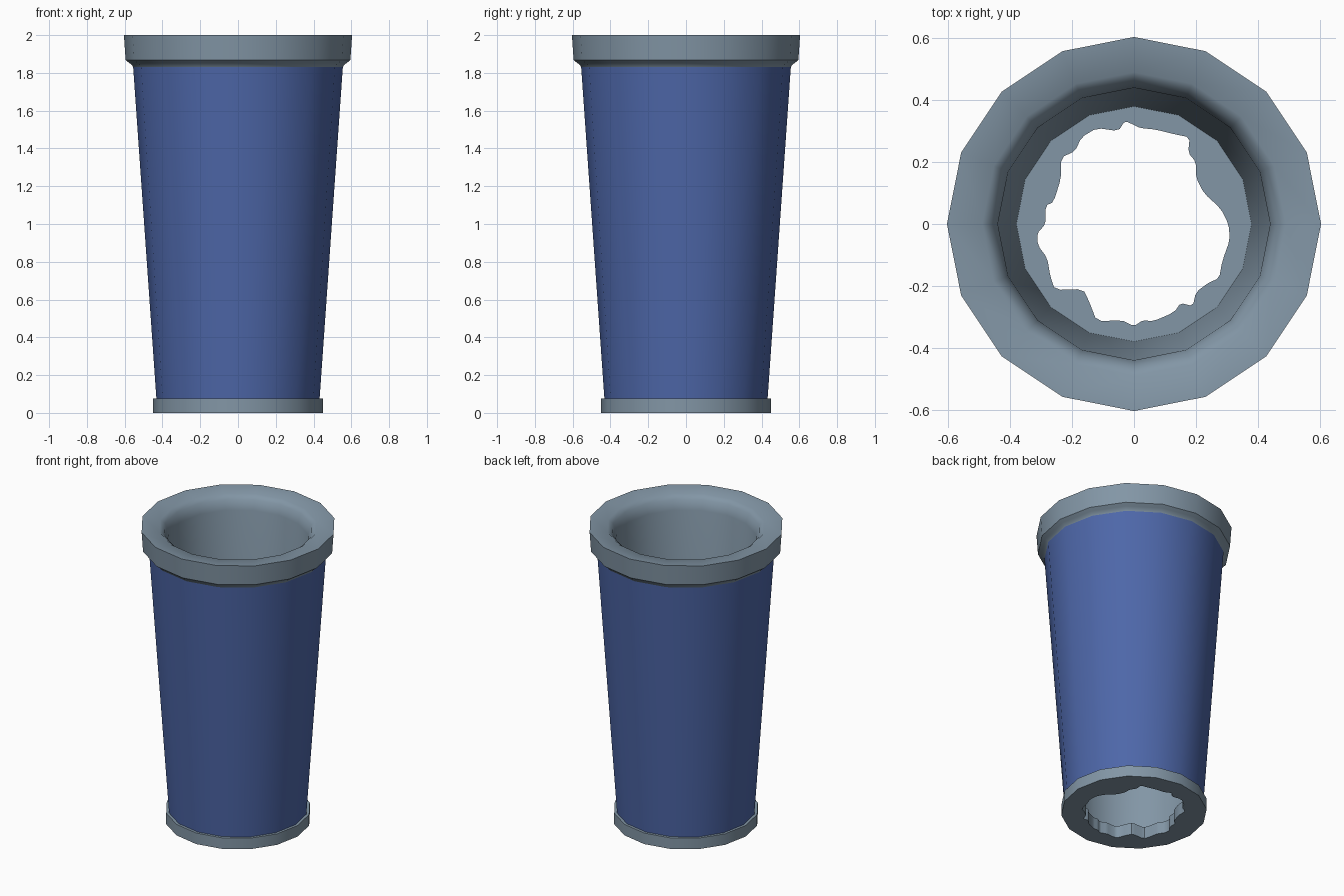
import bpy, bmesh, math

if "Cube" in bpy.data.objects:
    bpy.data.objects.remove(bpy.data.objects["Cube"])

SIDES = 16
FLOOR_Z = 0.08


def material(name, rgb):
    m = bpy.data.materials.new(name)
    m.diffuse_color = (*rgb, 1.0)
    m.use_nodes = True
    m.node_tree.nodes["Principled BSDF"].inputs["Base Color"].default_value = m.diffuse_color
    return m


grey = material("slate grey", (0.225, 0.305, 0.38))
blue = material("denim blue", (0.075, 0.135, 0.395))


def ring(bm, r, z):
    step = 2 * math.pi / SIDES
    return [bm.verts.new((r * math.cos(i * step), r * math.sin(i * step), z))
            for i in range(SIDES)]


def skin(bm, a, b):
    n = len(a)
    for i in range(n):
        j = (i + 1) % n
        bm.faces.new((a[i], a[j], b[j], b[i]))


def lathe(bm, profile):
    rings = [ring(bm, r, z) for r, z in profile]
    for a, b in zip(rings, rings[1:]):
        skin(bm, a, b)


def fill_between(bm, outer, inner, up):
    """Flat face with a hole, turned to face up or down."""
    edges = []
    for loop in (outer, inner):
        for i, v in enumerate(loop):
            w = loop[(i + 1) % len(loop)]
            edges.append(bm.edges.get((v, w)) or bm.edges.new((v, w)))
    res = bmesh.ops.triangle_fill(bm, edges=edges, use_beauty=True)
    for f in res["geom"]:
        if isinstance(f, bmesh.types.BMFace):
            f.normal_update()
            if (f.normal.z > 0) != up:
                f.normal_flip()


def finish(bm, name, mat):
    me = bpy.data.meshes.new(name)
    bm.to_mesh(me)
    bm.free()
    me.materials.append(mat)
    ob = bpy.data.objects.new(name, me)
    bpy.context.collection.objects.link(ob)
    bpy.ops.object.select_all(action="DESELECT")
    ob.select_set(True)
    bpy.context.view_layer.objects.active = ob
    bpy.ops.object.shade_smooth_by_angle(angle=math.radians(42))


# Thick rim, rolling over into the inner wall
bm = bmesh.new()
lathe(bm, [(0.555, 1.83), (0.562, 1.842), (0.575, 1.852), (0.595, 1.868),
           (0.604, 2.0), (0.49, 1.99), (0.46, 1.965), (0.44, 1.90),
           (0.38, FLOOR_Z)])
finish(bm, "rim_and_inner_wall", grey)

# Tapered coloured sleeve
bm = bmesh.new()
lathe(bm, [(0.432, 0.075), (0.555, 1.83)])
finish(bm, "sleeve", blue)

# Base collar and floor with a ragged hole (outline counter-clockwise)
HOLE = [(0, .32), (-.03, .333), (-.05, .30), (-.12, .31), (-.17, .28),
        (-.19, .235), (-.235, .215), (-.235, .15), (-.26, .07), (-.285, .06),
        (-.285, 0), (-.313, -.03), (-.31, -.07), (-.28, -.11), (-.27, -.17),
        (-.255, -.213), (-.165, -.21), (-.145, -.25), (-.12, -.315),
        (-.04, -.31), (0, -.33), (.03, -.31), (.06, -.315), (.13, -.285),
        (.15, -.255), (.19, -.265), (.2, -.22), (.24, -.19), (.275, -.175),
        (.285, -.12), (.31, -.05), (.305, 0), (.28, .05), (.225, .1),
        (.2, .15), (.2, .2), (.175, .23), (.18, .28), (.13, .29),
        (.07, .305), (.02, .31)]


def soften(pts):
    """Round the corners by cutting each one once."""
    out = []
    for i, (x, y) in enumerate(pts):
        for k in (-1, 1):
            px, py = pts[(i + k) % len(pts)]
            out.append((x * 0.8 + px * 0.2, y * 0.8 + py * 0.2))
    return out


bm = bmesh.new()
lathe(bm, [(0.45, 0), (0.45, 0.075), (0.432, 0.075)])
bm.verts.ensure_lookup_table()
bottom = list(bm.verts[:SIDES])
outline = soften(HOLE)
hole_top = [bm.verts.new((x, y, FLOOR_Z)) for x, y in outline]
hole_bottom = [bm.verts.new((x, y, 0)) for x, y in outline]
skin(bm, hole_top, hole_bottom)
fill_between(bm, bottom, hole_bottom, False)
fill_between(bm, ring(bm, 0.38, FLOOR_Z), hole_top, True)
finish(bm, "base_with_hole", grey)
